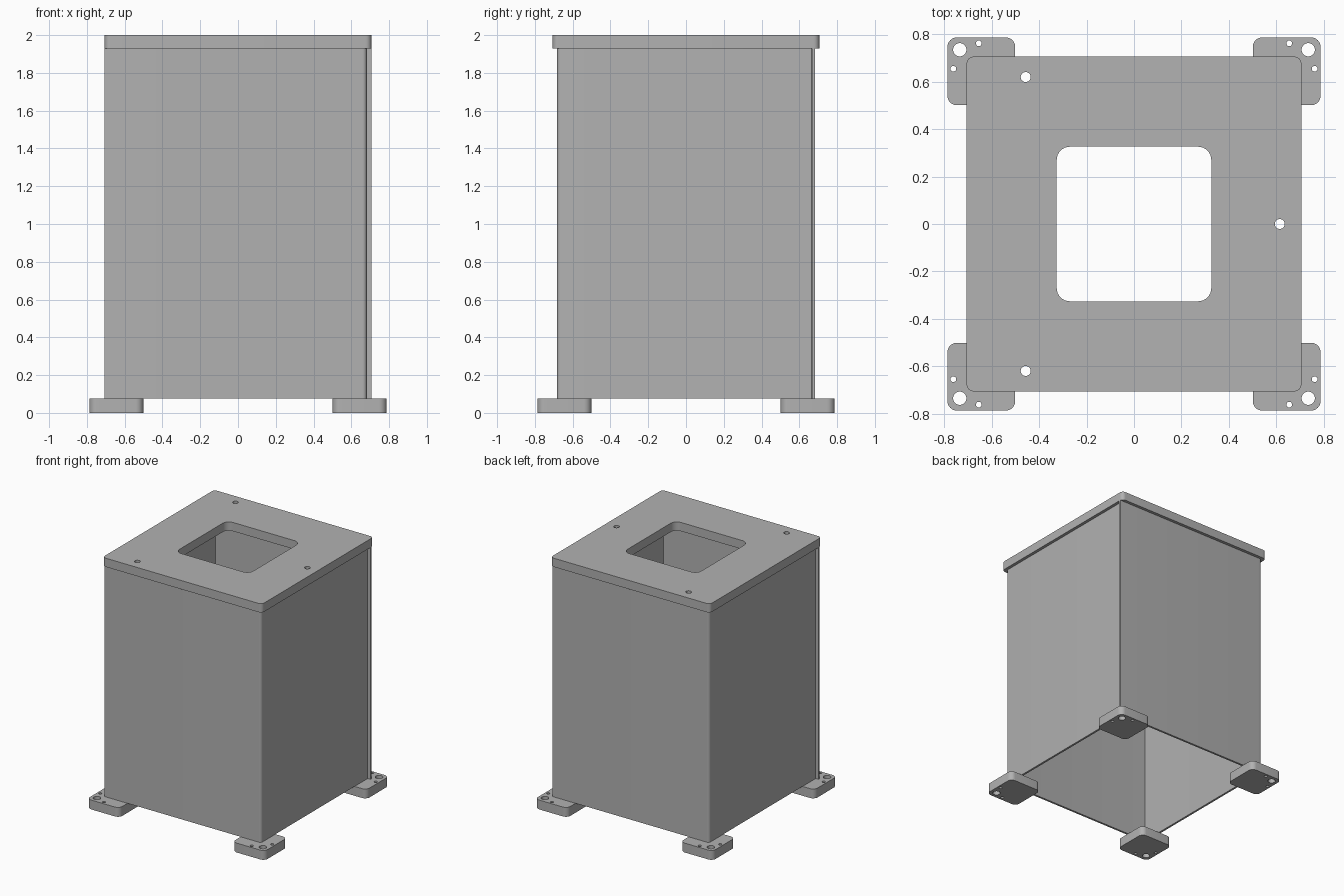
import bpy
import bmesh
from math import cos, sin, pi, radians

cube = bpy.data.objects.get("Cube")
if cube:
    bpy.data.objects.remove(cube)

steel = bpy.data.materials.new("grey steel")
steel.use_nodes = True
steel.diffuse_color = (0.445, 0.445, 0.445, 1)
steel.node_tree.nodes["Principled BSDF"].inputs["Base Color"].default_value = steel.diffuse_color


def arc(cx, cy, r, start, end, n=8):
    angles = [radians(start + (end - start) * i / n) for i in range(n + 1)]
    return [(cx + r * cos(a), cy + r * sin(a)) for a in angles]


def circle(cx, cy, r, n=32):
    return arc(cx, cy, r, 0, 360, n)[:-1]


def rounded_square(cx, cy, half, r):
    d = half - r
    corners = [(1, 1), (-1, 1), (-1, -1), (1, -1)]
    return [p for i, (sx, sy) in enumerate(corners)
            for p in arc(cx + sx * d, cy + sy * d, r, 90 * i, 90 * i + 90)]


def extrude(name, loops, bottom, top):
    """Fill the first loop, cut the others out of it, and extrude upwards."""
    curve = bpy.data.curves.new(name, "CURVE")
    curve.dimensions = "2D"
    curve.fill_mode = "BOTH"
    curve.extrude = (top - bottom) / 2
    for loop in loops:
        spline = curve.splines.new("POLY")
        spline.points.add(len(loop) - 1)
        for point, (x, y) in zip(spline.points, loop):
            point.co = (x, y, 0, 1)
        spline.use_cyclic_u = True
    helper = bpy.data.objects.new(name + " outline", curve)
    bpy.context.collection.objects.link(helper)
    graph = bpy.context.evaluated_depsgraph_get()
    mesh = bpy.data.meshes.new_from_object(helper.evaluated_get(graph))
    bpy.data.objects.remove(helper)

    bm = bmesh.new()
    bm.from_mesh(mesh)
    bmesh.ops.remove_doubles(bm, verts=bm.verts, dist=0.0001)
    bmesh.ops.translate(bm, verts=bm.verts, vec=(0, 0, (top + bottom) / 2))
    bmesh.ops.recalc_face_normals(bm, faces=bm.faces)
    bm.to_mesh(mesh)
    bm.free()
    mesh.materials.clear()
    mesh.materials.append(steel)
    obj = bpy.data.objects.new(name, mesh)
    bpy.context.collection.objects.link(obj)
    bpy.ops.object.select_all(action="DESELECT")
    obj.select_set(True)
    bpy.context.view_layer.objects.active = obj
    bpy.ops.object.shade_smooth_by_angle(angle=radians(30))
    return obj


FOOT_TOP, PLATE_BOTTOM = 0.075, 1.93

# Top plate with a square opening and three bolt holes
bolts = [circle(x, y, 0.021) for x, y in ((-0.457, 0.62), (-0.457, -0.62), (0.615, 0))]
extrude("top_plate",
        [rounded_square(0, 0, 0.706, 0.03), rounded_square(0, 0, 0.326, 0.055)] + bolts,
        PLATE_BOTTOM, 2)

# Two bent L-shaped sheets, one the other turned by half a circle
OUT, THICK, BEND = 0.682, 0.016, 0.022
inner = OUT - THICK
center = OUT - BEND
profile = ([(-0.706, -OUT)] + arc(center, -center, BEND, -90, 0)
           + [(OUT, inner - 0.002), (inner, inner - 0.002)]
           + arc(center, -center, BEND - THICK, 0, -90) + [(-0.706, -inner)])
for name, turn in (("front_right_sheet", 1), ("back_left_sheet", -1)):
    extrude(name, [[(turn * x, turn * y) for x, y in profile]], FOOT_TOP, PLATE_BOTTOM)

# Four feet, each with one large and two small holes
for front_back, sy in (("front", -1), ("back", 1)):
    for side, sx in (("right", -1), ("left", 1)):
        holes = [circle(sx * x, sy * y, r) for x, y, r in
                 ((0.735, 0.735, 0.028), (0.655, 0.762, 0.012), (0.762, 0.655, 0.012))]
        extrude(f"{front_back}_{side}_foot",
                [rounded_square(sx * 0.644, sy * 0.644, 0.143, 0.04)] + holes, 0, FOOT_TOP)
